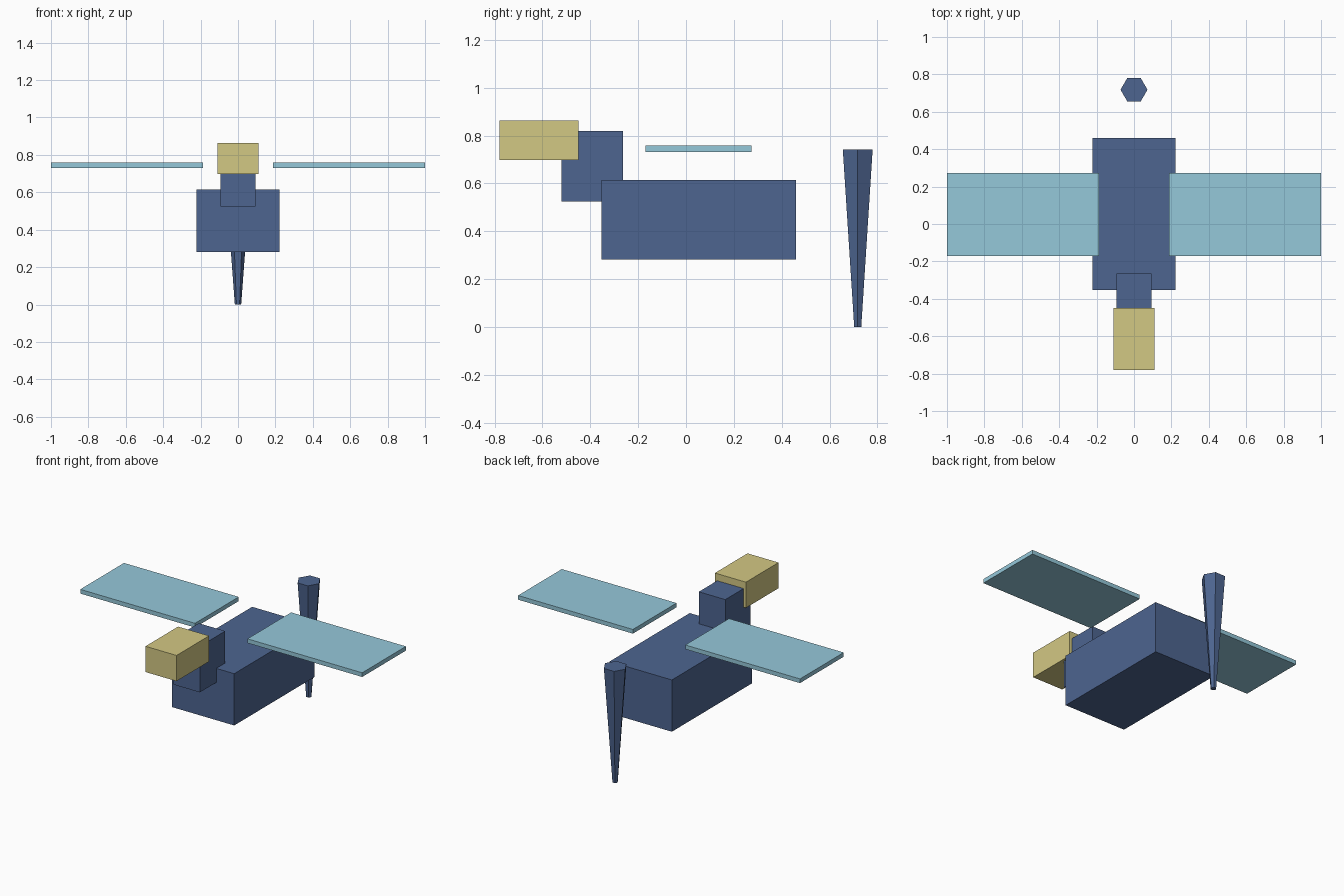
import bpy, bmesh
from mathutils import Vector, Matrix

if "Cube" in bpy.data.objects:
    bpy.data.objects.remove(bpy.data.objects["Cube"])


def material(name, rgb):
    m = bpy.data.materials.new(name)
    m.diffuse_color = (*rgb, 1)
    m.use_nodes = True
    m.node_tree.nodes["Principled BSDF"].inputs["Base Color"].default_value = m.diffuse_color
    return m


BLUE = material("navy", (0.075, 0.13, 0.28))
SKY = material("sky", (0.30, 0.58, 0.70))
SAND = material("sand", (0.65, 0.58, 0.23))


def add_object(name, bm, mat):
    mesh = bpy.data.meshes.new(name)
    bm.to_mesh(mesh)
    bm.free()
    mesh.materials.append(mat)
    ob = bpy.data.objects.new(name, mesh)
    bpy.context.collection.objects.link(ob)
    return ob


def box(name, lo, hi, mat):
    lo, hi = Vector(lo), Vector(hi)
    bm = bmesh.new()
    bmesh.ops.create_cube(bm, size=1, matrix=Matrix.Translation((lo + hi) / 2)
                          @ Matrix.Diagonal((*(hi - lo), 1)))
    return add_object(name, bm, mat)


# Body, neck and head blocks
box("body", (-0.221, -0.354, 0.282), (0.221, 0.459, 0.614), BLUE)
box("neck", (-0.094, -0.521, 0.524), (0.094, -0.264, 0.819), BLUE)
box("head", (-0.110, -0.780, 0.699), (0.110, -0.450, 0.864), SAND)

# Floating flat wings
for side, x0, x1 in (("left", -1.0, -0.186), ("right", 0.186, 1.0)):
    box(side + "_wing", (x0, -0.170, 0.731), (x1, 0.273, 0.758), SKY)

# Six-sided tapered tail, wide end up
H = 0.742
bm = bmesh.new()
bmesh.ops.create_cone(bm, cap_ends=True, segments=6, radius1=0.017, radius2=0.072,
                      depth=H, matrix=Matrix.Translation((0, 0.718, H / 2)))
# Put two hexagon corners on the x axis
if max(v.co.x for v in bm.verts) < 0.07:
    bmesh.ops.rotate(bm, verts=bm.verts, cent=(0, 0.718, 0),
                     matrix=Matrix.Rotation(0.5235988, 3, 'Z'))
add_object("tail", bm, BLUE)
